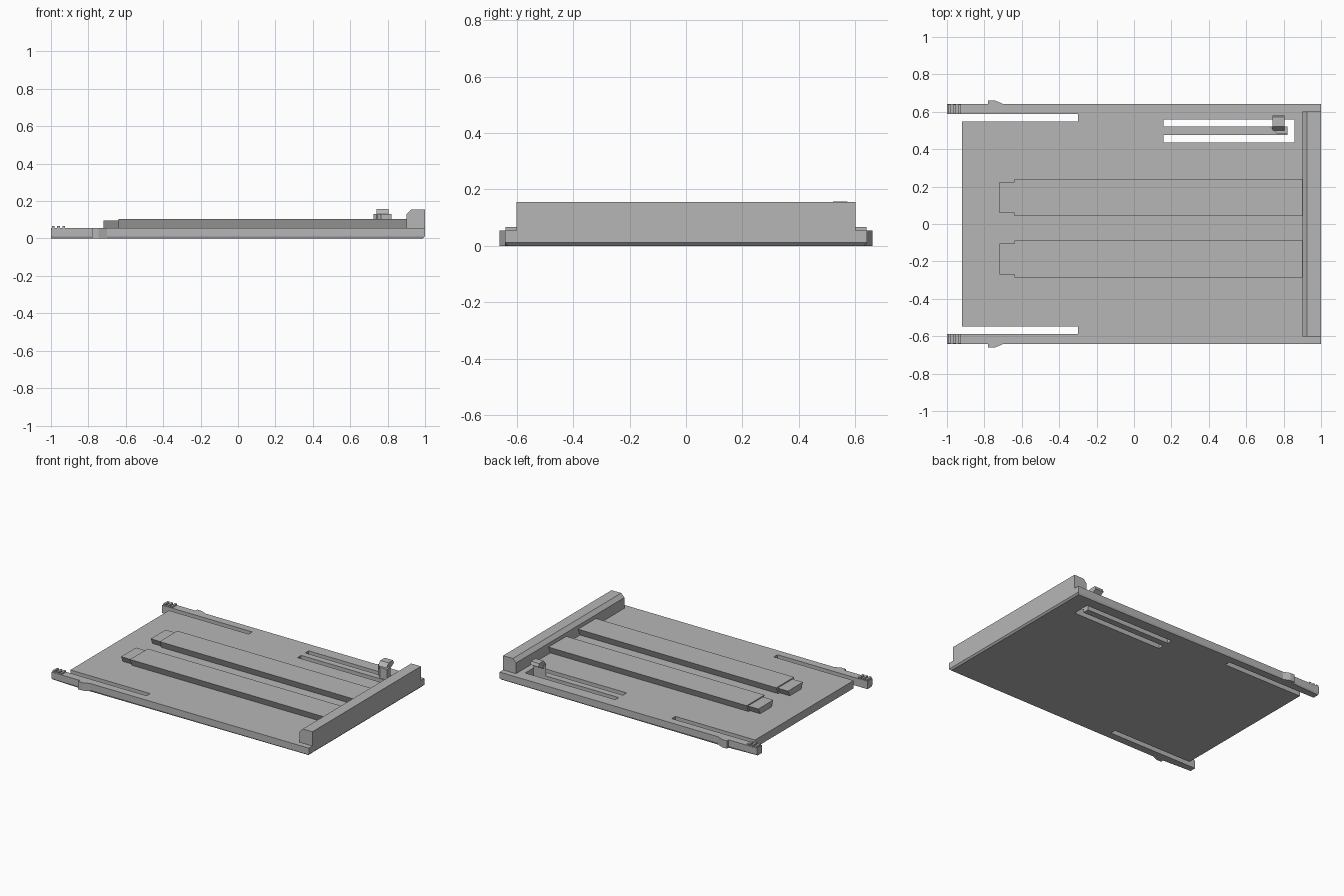
import bpy, bmesh
from mathutils import Vector

cube = bpy.data.objects.get("Cube")
if cube:
    bpy.data.objects.remove(cube, do_unlink=True)

grey = bpy.data.materials.new("plain_grey")
grey.use_nodes = True
grey.diffuse_color = (0.47, 0.47, 0.47, 1)
grey.node_tree.nodes["Principled BSDF"].inputs["Base Color"].default_value = grey.diffuse_color

THICK = 0.055   # plate thickness
SIDE = 0.642    # half width of the plate


def finish(name, bm):
    """Turn a bmesh into a named grey object."""
    bmesh.ops.recalc_face_normals(bm, faces=bm.faces)
    mesh = bpy.data.meshes.new(name)
    bm.to_mesh(mesh)
    bm.free()
    mesh.materials.append(grey)
    obj = bpy.data.objects.new(name, mesh)
    bpy.context.collection.objects.link(obj)
    return obj


def prism(points, axis, low, high):
    """Extrude a flat outline along an axis (0 = x, 1 = y, 2 = z)."""
    bm = bmesh.new()
    ring = []
    for p in points:
        co = list(p)
        co.insert(axis, low)
        ring.append(bm.verts.new(co))
    face = bm.faces.new(ring)
    moved = bmesh.ops.extrude_face_region(bm, geom=[face])["geom"]
    step = Vector((0, 0, 0))
    step[axis] = high - low
    bmesh.ops.translate(bm, vec=step, verts=[v for v in moved if isinstance(v, bmesh.types.BMVert)])
    bmesh.ops.recalc_face_normals(bm, faces=bm.faces)
    return bm


def rect(a0, a1, b0, b1):
    return [(a0, b0), (a1, b0), (a1, b1), (a0, b1)]


# Base plate with its two spring arms and their side bumps
half = [(1, SIDE), (-0.70, SIDE), (-0.745, 0.661), (-0.78, 0.661), (-0.78, SIDE),
        (-1, SIDE), (-1, 0.587), (-0.30, 0.587), (-0.30, 0.547), (-0.92, 0.547)]
outline = half + [(x, -y) for x, y in reversed(half)]
bm = prism(outline, 2, 0, THICK)


def outer_bottom(edge):
    a, b = (v.co for v in edge.verts)
    if max(a.z, b.z) > 0.001:
        return False
    long_side = abs(abs(a.y) - SIDE) < 0.001 and abs(a.y - b.y) < 0.001
    return long_side or min(a.x, b.x) > 0.99


bmesh.ops.bevel(bm, geom=[e for e in bm.edges if outer_bottom(e)], offset=0.011,
                segments=1, affect='EDGES', clamp_overlap=True)
plate = finish("base_plate", bm)

# U-shaped slot that frees the latch finger
slot = [(0.158, 0.435), (0.858, 0.435), (0.858, 0.559), (0.158, 0.559),
        (0.158, 0.521), (0.82, 0.521), (0.82, 0.476), (0.158, 0.476)]
cutter = finish("slot_cutter", prism(slot, 2, -0.1, 0.2))
cutter.hide_render = True
cut = plate.modifiers.new("latch_slot", 'BOOLEAN')
cut.operation = 'DIFFERENCE'
cut.solver = 'EXACT'
cut.object = cutter
bpy.context.view_layer.objects.active = plate
bpy.ops.object.modifier_apply(modifier=cut.name)
bpy.data.objects.remove(cutter, do_unlink=True)

# Grip ridges on the arm tips
for side, label in ((1, "left"), (-1, "right")):
    for i in range(3):
        x = -0.995 + i * 0.028
        y0, y1 = sorted((side * 0.589, side * 0.64))
        finish(f"{label}_grip_ridge_{i + 1}",
               prism(rect(x, x + 0.015, y0, y1), 2, THICK - 0.01, 0.066))

# End bar with a chamfered inner edge
bar = [(0.90, 0.05), (0.90, 0.13), (0.925, 0.155), (1, 0.155), (1, 0.05)]
finish("end_bar", prism(bar, 1, -0.602, 0.602))


# Undercut rails, each with a narrower and lower nose
def undercut(centre, half_width, top):
    inset = 0.022
    return [(centre - half_width + inset, THICK - 0.003), (centre + half_width - inset, THICK - 0.003),
            (centre + half_width, top), (centre - half_width, top)]


for centre, label in ((0.142, "left"), (-0.187, "right")):
    finish(f"{label}_rail", prism(undercut(centre, 0.099, 0.104), 0, -0.64, 0.905))
    finish(f"{label}_rail_nose", prism(undercut(centre, 0.083, 0.096), 0, -0.72, -0.635))

# Latch: post on the finger tip and a hooked head leaning outward
post = [(0.725, 0.521), (0.765, 0.483), (0.82, 0.483), (0.82, 0.521)]
finish("latch_post", prism(post, 2, THICK - 0.01, 0.13))
head = [(0.50, 0.105), (0.53, 0.105), (0.58, 0.135), (0.572, 0.157), (0.522, 0.157), (0.50, 0.13)]
finish("latch_head", prism(head, 0, 0.74, 0.805))
